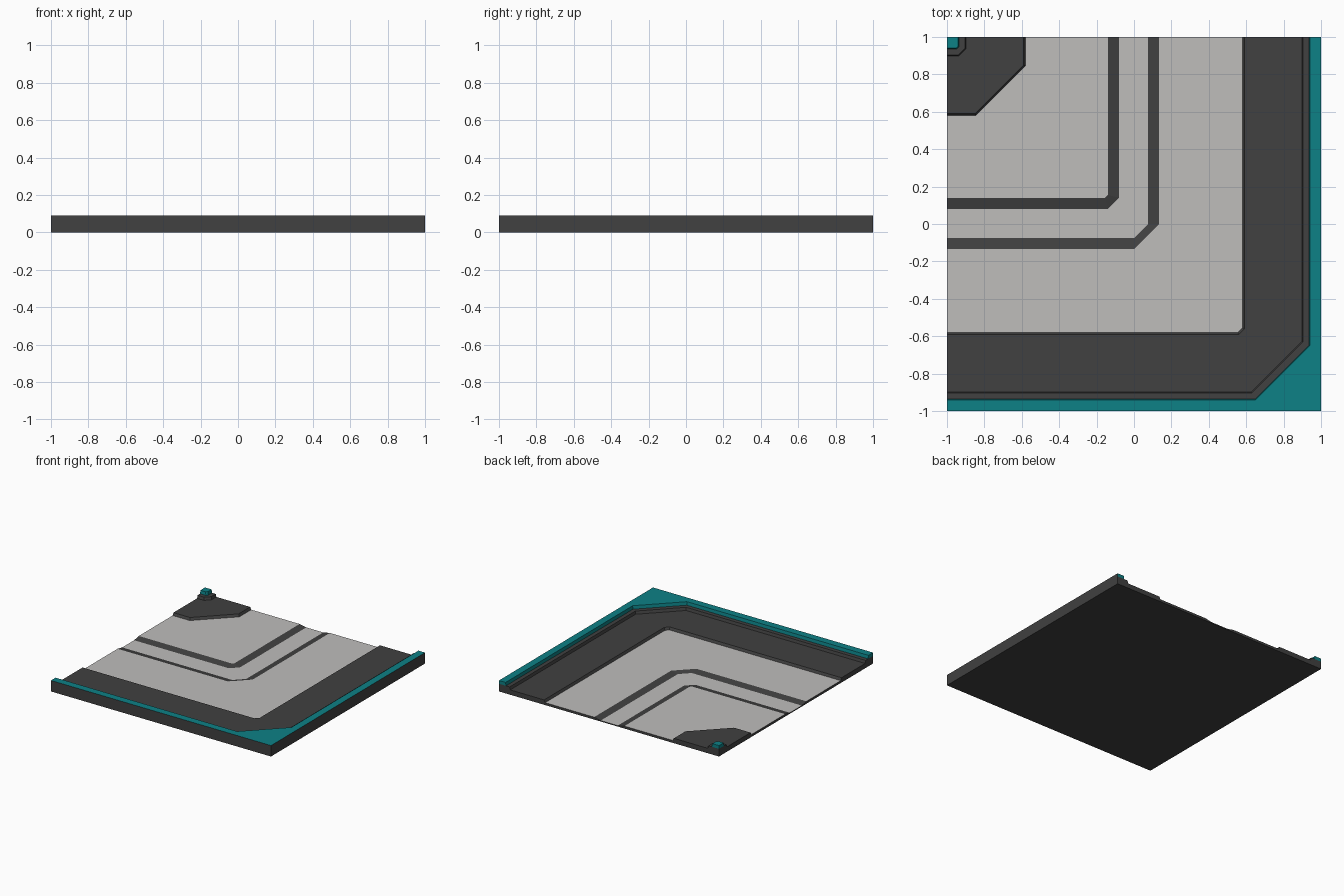
import bpy, bmesh

if "Cube" in bpy.data.objects:
    bpy.data.objects.remove(bpy.data.objects["Cube"])


def material(name, rgb):
    m = bpy.data.materials.new(name)
    m.diffuse_color = (*rgb, 1)
    m.use_nodes = True
    m.node_tree.nodes["Principled BSDF"].inputs["Base Color"].default_value = m.diffuse_color
    return m


MATS = [material("dark_stone", (0.052, 0.052, 0.052)),
        material("light_road", (0.52, 0.51, 0.50)),
        material("teal_turf", (0.004, 0.22, 0.24))]
DARK, ROAD, TEAL = range(3)


def bend(u, c, z):
    """Quarter bend around the tile corner, offset u, corner cut c."""
    return [(-1, -u, z), (u - c, -u, z), (u, c - u, z), (u, 1, z)]


def sweep(name, profile, cap):
    """Sweep a closed profile of (offset, cut, height, colour of next face)."""
    bm = bmesh.new()
    rows = [[bm.verts.new(p) for p in bend(u, c, z)] for u, c, z, _ in profile]
    n = len(rows)
    for i in range(n):
        a, b = rows[i], rows[(i + 1) % n]
        for k in range(3):
            f = bm.faces.new((a[k], a[k + 1], b[k + 1], b[k]))
            f.material_index = profile[i][3]
    for k in (0, 3):
        bm.faces.new([r[k] for r in rows]).material_index = cap
    bmesh.ops.remove_doubles(bm, verts=bm.verts, dist=1e-5)
    bmesh.ops.recalc_face_normals(bm, faces=bm.faces)
    me = bpy.data.meshes.new(name)
    bm.to_mesh(me)
    bm.free()
    for m in MATS:
        me.materials.append(m)
    ob = bpy.data.objects.new(name, me)
    bpy.context.collection.objects.link(ob)


R, T, S, L, H = 0.02, 0.008, 0.04, 0.063, 0.09   # road, trench, pavement, kerb, turf

# Road with a shallow sunken lane between two dark sloped strips
sweep("road", [
    (0.58, 0.025, R, ROAD), (0.135, 0.135, R, DARK), (0.075, 0.075, T, ROAD),
    (-0.08, 0.06, T, DARK), (-0.14, 0.015, R, ROAD), (-0.58, 0.265, R, DARK),
    (-0.58, 0.265, 0, DARK), (0.58, 0.025, 0, DARK)], DARK)

# Outer pavement with its raised kerb
sweep("outer_pavement", [
    (0.58, 0.025, 0, DARK), (0.58, 0.025, R, DARK), (0.59, 0.03, S, DARK),
    (0.897, 0.27, S, DARK), (0.903, 0.272, L, DARK), (0.94, 0.29, L, DARK),
    (1, 0, L, DARK), (1, 0, 0, DARK)], DARK)

# Turf border on the outside
sweep("outer_turf", [
    (0.936, 0.288, L, TEAL), (0.94, 0.29, H, TEAL),
    (1, 0, H, DARK), (1, 0, L, DARK)], TEAL)

# Inner corner pavement and kerb
sweep("inner_pavement", [
    (-0.58, 0.265, 0, DARK), (-0.58, 0.265, R, DARK), (-0.59, 0.26, S, DARK),
    (-0.897, 0.04, S, DARK), (-0.903, 0.038, L, DARK), (-0.94, 0.012, L, DARK),
    (-1, 0, L, DARK), (-1, 0, 0, DARK)], DARK)

# Turf block in the inner corner
sweep("inner_turf", [
    (-0.936, 0.012, L, TEAL), (-0.94, 0.012, H, TEAL),
    (-1, 0, H, TEAL), (-1, 0, L, DARK)], TEAL)
